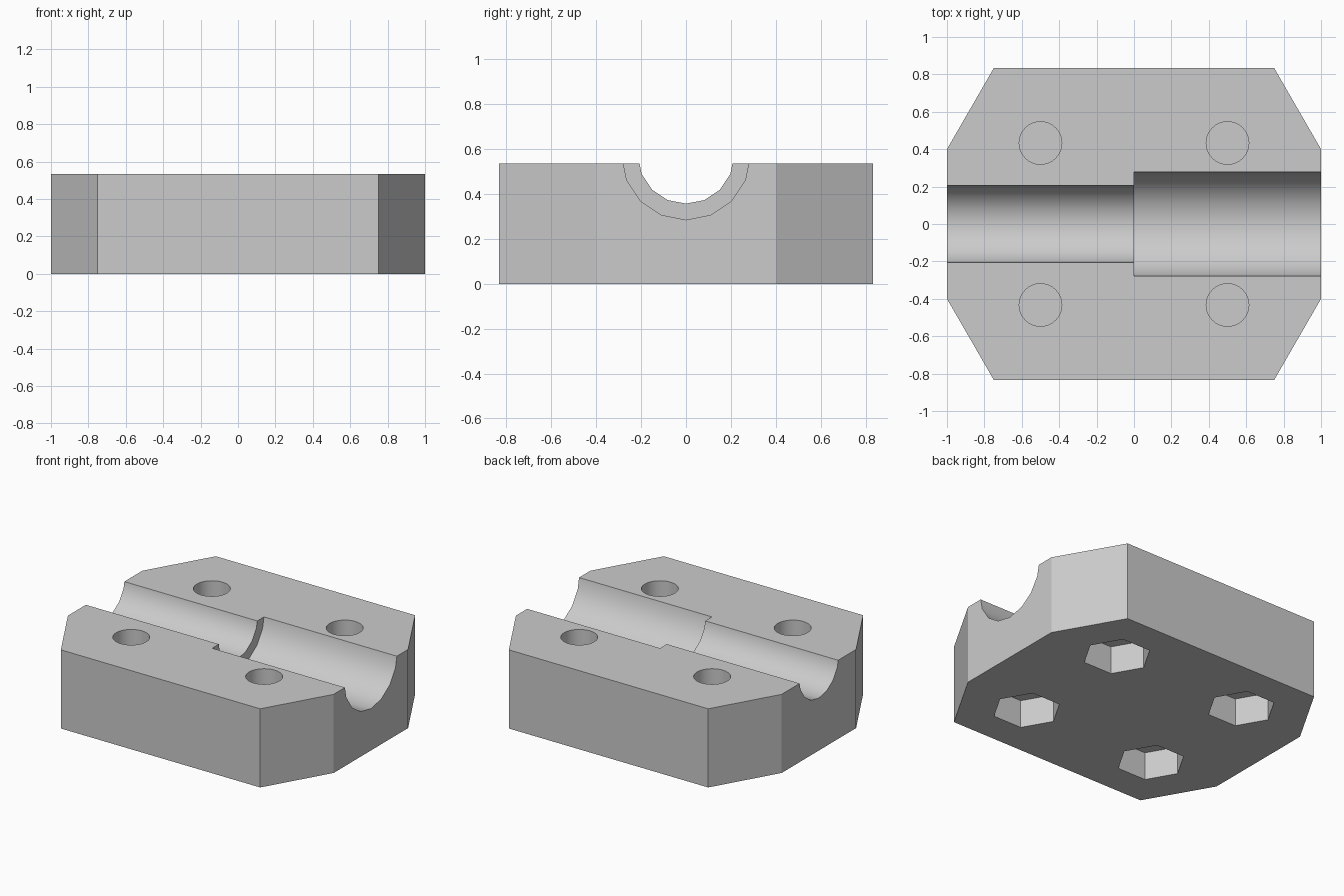
import bpy, bmesh
from math import radians
from mathutils import Matrix

default = bpy.data.objects.get("Cube")
if default:
    bpy.data.objects.remove(default, do_unlink=True)

HEIGHT = 0.535
AXIS_Z = 0.571          # shaft axis sits just above the top face


def finish(name, bm):
    bmesh.ops.recalc_face_normals(bm, faces=bm.faces)
    mesh = bpy.data.meshes.new(name)
    bm.to_mesh(mesh)
    bm.free()
    obj = bpy.data.objects.new(name, mesh)
    bpy.context.collection.objects.link(obj)
    return obj


def prism(name, radius, depth, sides, matrix):
    bm = bmesh.new()
    bmesh.ops.create_cone(bm, cap_ends=True, segments=sides, radius1=radius,
                          radius2=radius, depth=depth, matrix=matrix)
    return finish(name, bm)


# Block: octagonal outline extruded upwards
quarter = [(1, 0.4), (0.75, 0.833)]
outline = (quarter + [(-x, y) for x, y in reversed(quarter)]
           + [(-x, -y) for x, y in quarter]
           + [(x, -y) for x, y in reversed(quarter)])
bm = bmesh.new()
base = bm.faces.new([bm.verts.new((x, y, 0)) for x, y in outline])
top = bmesh.ops.extrude_face_region(bm, geom=[base])
bmesh.ops.translate(bm, vec=(0, 0, HEIGHT),
                    verts=[v for v in top["geom"] if isinstance(v, bmesh.types.BMVert)])
block = finish("clamp_block", bm)

grey = bpy.data.materials.new("light_grey")
grey.use_nodes = True
grey.diffuse_color = (0.6, 0.6, 0.6, 1)
grey.node_tree.nodes["Principled BSDF"].inputs["Base Color"].default_value = (0.6, 0.6, 0.6, 1)
block.data.materials.append(grey)

# Stepped shaft groove: narrow along the whole length, wide on the left half
lay_down = Matrix.Rotation(radians(90), 4, "Y")
cutters = [
    prism("narrow_groove_cutter", 0.214, 2.4, 16,
          Matrix.Translation((0, 0, AXIS_Z)) @ lay_down),
    prism("wide_groove_cutter", 0.286, 1.2, 16,
          Matrix.Translation((0.6, 0, AXIS_Z)) @ lay_down),
]

# Blind screw holes from above, hexagonal nut pockets from below
for x in (-0.5, 0.5):
    for y in (-0.433, 0.433):
        cutters.append(prism("screw_hole_cutter", 0.114, 0.6, 32,
                             Matrix.Translation((x, y, 0.21 + 0.3))))
        cutters.append(prism("nut_pocket_cutter", 0.214, 0.4, 6,
                             Matrix.Translation((x, y, 0.19 - 0.2))
                             @ Matrix.Rotation(radians(90), 4, "Z")))

bpy.ops.object.select_all(action="DESELECT")
bpy.context.view_layer.objects.active = block
block.select_set(True)
for cutter in cutters:
    cutter.hide_render = True
    cut = block.modifiers.new("cut", "BOOLEAN")
    cut.operation = "DIFFERENCE"
    cut.solver = "EXACT"
    cut.object = cutter
    bpy.ops.object.modifier_apply(modifier=cut.name)
    bpy.data.objects.remove(cutter, do_unlink=True)

bpy.ops.object.shade_smooth_by_angle(angle=radians(30))
